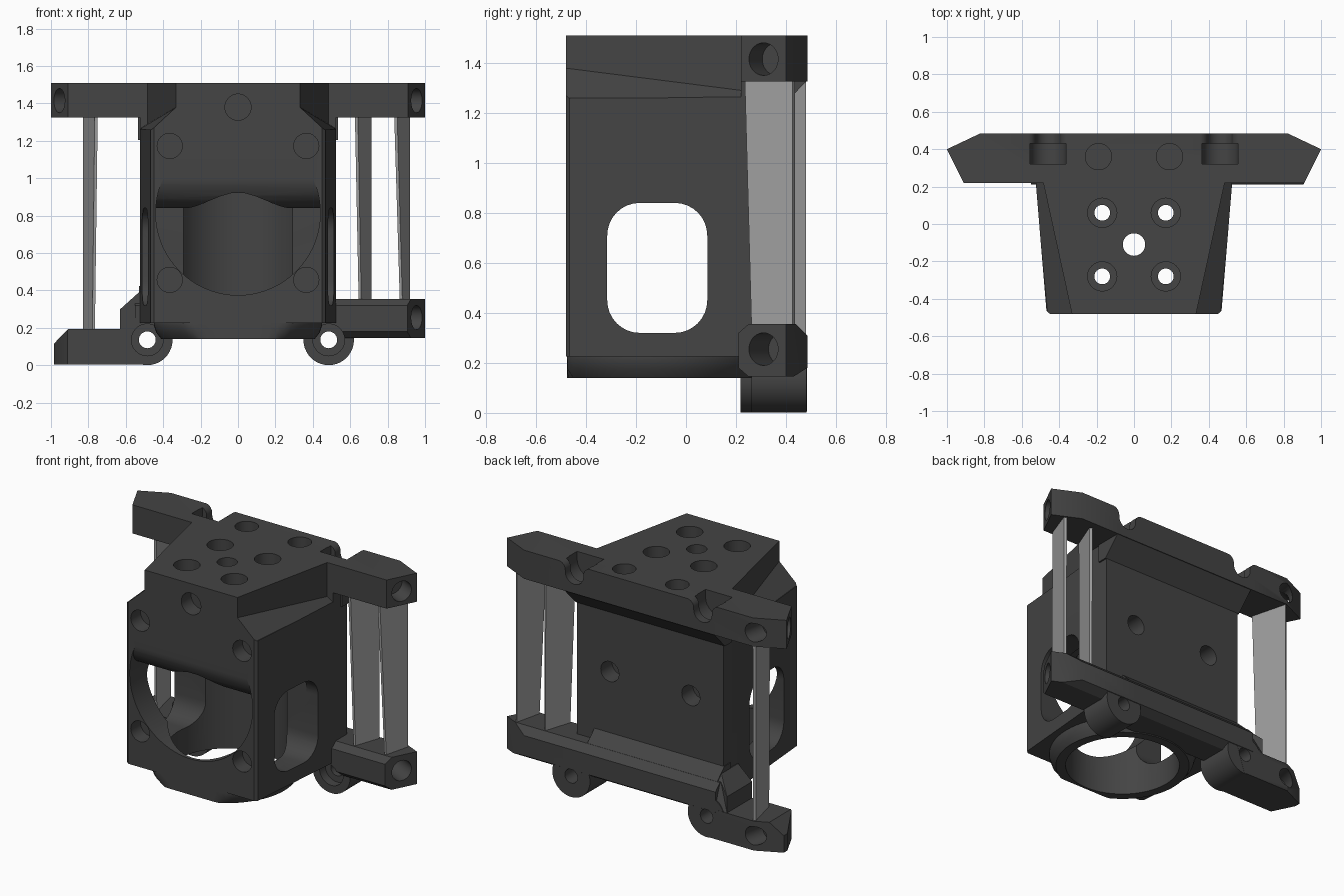
import bpy, bmesh, math
from mathutils import Vector

if "Cube" in bpy.data.objects:
    bpy.data.objects.remove(bpy.data.objects["Cube"])


def material(name, rgb):
    m = bpy.data.materials.new(name)
    m.diffuse_color = (*rgb, 1)
    m.use_nodes = True
    m.node_tree.nodes["Principled BSDF"].inputs["Base Color"].default_value = m.diffuse_color
    return m


DARK = material("charcoal plastic", (0.058, 0.058, 0.058))
LIGHT = material("light grey plastic", (0.34, 0.34, 0.34))


def loft(name, rings, mat=DARK):
    """Closed solid through rings that have equal point counts."""
    bm = bmesh.new()
    vs = [[bm.verts.new(p) for p in r] for r in rings]
    n = len(rings[0])
    for a, b in zip(vs, vs[1:]):
        for i in range(n):
            bm.faces.new((a[i], a[(i + 1) % n], b[(i + 1) % n], b[i]))
    bm.faces.new(vs[0])
    bm.faces.new(vs[-1])
    bmesh.ops.recalc_face_normals(bm, faces=bm.faces)
    me = bpy.data.meshes.new(name)
    bm.to_mesh(me)
    bm.free()
    me.materials.append(mat)
    ob = bpy.data.objects.new(name, me)
    bpy.context.collection.objects.link(ob)
    return ob


def prism(name, pts, axis, a, b):
    put = {"x": lambda p, t: (t, p[0], p[1]),
           "y": lambda p, t: (p[0], t, p[1]),
           "z": lambda p, t: (p[0], p[1], t)}[axis]
    return loft(name, [[put(p, t) for p in pts] for t in (a, b)])


def arc(cx, cy, r, a0, a1, n=8):
    return [(cx + r * math.cos(math.radians(a0 + (a1 - a0) * i / n)),
             cy + r * math.sin(math.radians(a0 + (a1 - a0) * i / n))) for i in range(n + 1)]


def cyl(name, p0, p1, r, n=40):
    p0, p1 = Vector(p0), Vector(p1)
    q = (p1 - p0).to_track_quat("Z", "Y")
    ring = [q @ Vector((r * math.cos(2 * math.pi * i / n), r * math.sin(2 * math.pi * i / n), 0))
            for i in range(n)]
    return loft(name, [[p + v for v in ring] for p in (p0, p1)])


def turned(name, profile, cy, ymin=-9, n=64):
    """Vertical turned solid with an optional flat at the front."""
    return loft(name, [[(r * math.cos(2 * math.pi * i / n),
                         max(cy + r * math.sin(2 * math.pi * i / n), ymin), z)
                        for i in range(n)] for r, z in profile])


def boolean(target, tools, op):
    for t in tools:
        m = target.modifiers.new("bool", "BOOLEAN")
        m.operation, m.object, m.solver = op, t, "EXACT"
    bpy.context.view_layer.update()
    ev = target.evaluated_get(bpy.context.evaluated_depsgraph_get())
    me = bpy.data.meshes.new_from_object(ev)
    target.modifiers.clear()
    target.data = me
    for t in tools:
        bpy.data.objects.remove(t)


SIDES = (-1, 1)
WALL = 0.365

# Main housing block, tapering toward the front
housing = prism("housing", [(-0.45, -0.48), (0.45, -0.48), (0.468, -0.465), (0.525, 0.22), (0.525, WALL),
                            (-0.525, WALL), (-0.525, 0.22), (-0.468, -0.465)], "z", 0.225, 1.51)

# Cheek recesses beside the top plate
cheeks = []
for s in SIDES:
    front = [(0.33, 1.7), (0.33, 1.38), (0.46, 1.26), (0.9, 1.26), (0.9, 1.7)]
    rear = [(0.485, 1.7), (0.485, 1.29), (0.53, 1.26), (0.9, 1.26), (0.9, 1.7)]
    cheeks.append(loft("cheek_cut", [[(s * x, -0.49, z) for x, z in front],
                                     [(s * x, 0.22, z) for x, z in rear]]))
boolean(housing, cheeks, "DIFFERENCE")

# Mounting bars, sloped gussets, outlet ring, foot and pivots
parts = [
    prism("top_bar", [(0.22, 1.325), (0.485, 1.325), (0.485, 1.51), (0.22, 1.51)], "x", -1, 1),
    prism("top_gusset", [(0.3, 1.205), (WALL, 1.205), (0.485, 1.33), (0.485, 1.4), (0.3, 1.4)],
          "x", -0.535, 0.535),
    prism("lower_bar", [(0.21, 0.18), (0.25, 0.145), (0.43, 0.145), (0.485, 0.18), (0.485, 0.31),
                        (0.44, 0.355), (0.25, 0.355), (0.21, 0.32)], "x", -0.55, 1),
    prism("lower_gusset", [(0.3, 0.2), (0.485, 0.2), (0.485, 0.31), (WALL, 0.425), (0.3, 0.425)],
          "x", -0.53, 0.40),
    prism("left_foot", [(-1, 0.005), (-1, 0.195), (-0.42, 0.195), (-0.48, 0.005)], "y", 0.223, 0.483),
    loft("foot_riser", [[(-0.63, y, 0.15), (-0.63, y, 0.30), (-0.53, t, 0.39), (-0.45, t, 0.39),
                         (-0.45, y, 0.15)] for y, t in ((0.223, 0.223), (0.48, 0.395))]),
    turned("outlet_ring", [(0.45, 0.3), (0.45, 0.215), (0.437, 0.175), (0.41, 0.14)], -0.11, -0.475),
    cyl("left_pivot", (-0.485, 0.218, 0.136), (-0.485, 0.482, 0.136), 0.135),
    cyl("right_pivot", (0.485, 0.262, 0.136), (0.485, 0.482, 0.136), 0.135),
]
boolean(housing, parts, "UNION")

# Front air opening: round, with a rolled ceiling
opening = cyl("opening", (0, -0.6, 0.815), (0, 0.085, 0.815), 0.44, 72)
ceiling = prism("ceiling", [(-0.7, 0.2), (0.2, 0.2), (0.2, 0.84)] + arc(-0.32, 1.0, 0.16, 270, 180)
                + [(-0.485, 1.02), (-0.7, 1.02)], "x", -0.7, 0.7)
boolean(opening, [ceiling], "INTERSECT")

# Side windows with rounded corners
window = []
for cy, cz, start in ((-0.045, 0.71, 0), (-0.185, 0.71, 90), (-0.185, 0.45, 180), (-0.045, 0.45, 270)):
    window += arc(cy, cz, 0.13, start, start + 90)

cuts = [opening, prism("window", window, "x", -0.8, 0.8),
        turned("bore", [(0.35, 0.05), (0.35, 0.92)], -0.11),
        cyl("top_centre_hole", (0, -0.11, 1.6), (0, -0.11, 0.8), 0.06),
        cyl("front_top_hole", (0, -0.6, 1.38), (0, -0.38, 1.38), 0.07)]

for s in SIDES:
    # Top screw holes with counterbores, and rear blind holes
    for y in (0.06, -0.28):
        cuts.append(cyl("top_hole", (s * 0.17, y, 1.6), (s * 0.17, y, 0.8), 0.042))
        cuts.append(cyl("top_counterbore", (s * 0.17, y, 1.6), (s * 0.17, y, 1.4), 0.078))
    cuts.append(cyl("top_blind_hole", (s * 0.19, 0.36, 1.6), (s * 0.19, 0.36, 1.4), 0.07))
    # Front and back screw holes
    for z in (0.457, 1.173):
        cuts.append(cyl("front_hole", (s * 0.365, -0.6, z), (s * 0.365, -0.38, z), 0.067))
    cuts.append(cyl("back_hole", (s * 0.29, 0.6, 0.82), (s * 0.29, 0.25, 0.82), 0.065))
    # Open screw channels across the top bar, with rolled lips at the back
    x = s * 0.46
    lip = 0.05
    shank = arc(x, 1.45, 0.065, 180, 360, 12)
    shank += arc(x + 0.065 + lip, 1.511 - lip, lip, 180, 90) + [(x + 0.115, 1.7), (x - 0.115, 1.7)]
    shank += arc(x - 0.065 - lip, 1.511 - lip, lip, 90, 0)
    head = arc(x, 1.46, 0.096, 180, 360, 12) + [(x + 0.096, 1.7), (x - 0.096, 1.7)]
    cuts.append(prism("shank_channel", shank, "y", 0.40, 0.6))
    cuts.append(prism("head_channel", head, "y", 0.32, 0.43))
    # Pivot holes
    cuts.append(cyl("pivot_hole", (s * 0.485, 0.1, 0.136), (s * 0.485, 0.6, 0.136), 0.045))
    cuts.append(cyl("pivot_counterbore", (s * 0.485, 0.1, 0.136), (s * 0.485, 0.32, 0.136), 0.085))
    # Angled bar ends
    cuts.append(prism("bar_end", [(s * px, py) for px, py in ((1, 0.4), (0.88, 0.16), (1.3, 0.16), (1.3, 0.6),
                                                              (0.7, 0.6), (0.7, 0.542))], "z", -0.1, 1.7))
    # Bar end holes
    cuts.append(cyl("end_hole", (s * 1.044, 0.265, 1.415), (s * 0.85, 0.363, 1.415), 0.065))

cuts.append(cyl("right_lower_end_hole", (1.044, 0.265, 0.255), (0.80, 0.388, 0.255), 0.065))
for z in (0.1, 1.415):
    cuts.append(cyl("left_back_hole", (-0.80, 0.6, z), (-0.85, 0.36, z), 0.06))
# Bevelled tip of the left foot
cuts.append(prism("foot_bevel", [(-0.985, -0.1), (-0.985, 0.115), (-0.905, 0.197), (-0.905, 0.25),
                                 (-1.2, 0.25), (-1.2, -0.1)], "y", 0.1, 0.7))
boolean(housing, cuts, "DIFFERENCE")


# Thin slanted support plates between the upper and lower bars
def plate(name, s, x_top, x_low, x1, y1, z0):
    def ring(x0, y0, z, t):
        return [(s * x0, y0, z), (s * (x0 + t), y0, z), (s * x1, y1 - 0.01, z), (s * (x1 - t), y1, z)]
    return loft(name, [ring(x_low, 0.262, z0, 0.014), ring(x_top, 0.235, 1.34, 0.016)], LIGHT)


plate("right_inner_plate", 1, 0.625, 0.645, 0.715, 0.435, 0.345)
plate("right_outer_plate", 1, 0.835, 0.865, 0.92, 0.435, 0.345)
plate("left_plate", -1, 0.75, 0.765, 0.83, 0.48, 0.19)

# Smooth the round surfaces, keep edges crisp
bpy.ops.object.select_all(action="DESELECT")
housing.select_set(True)
bpy.context.view_layer.objects.active = housing
bpy.ops.object.shade_smooth_by_angle(angle=math.radians(30))
